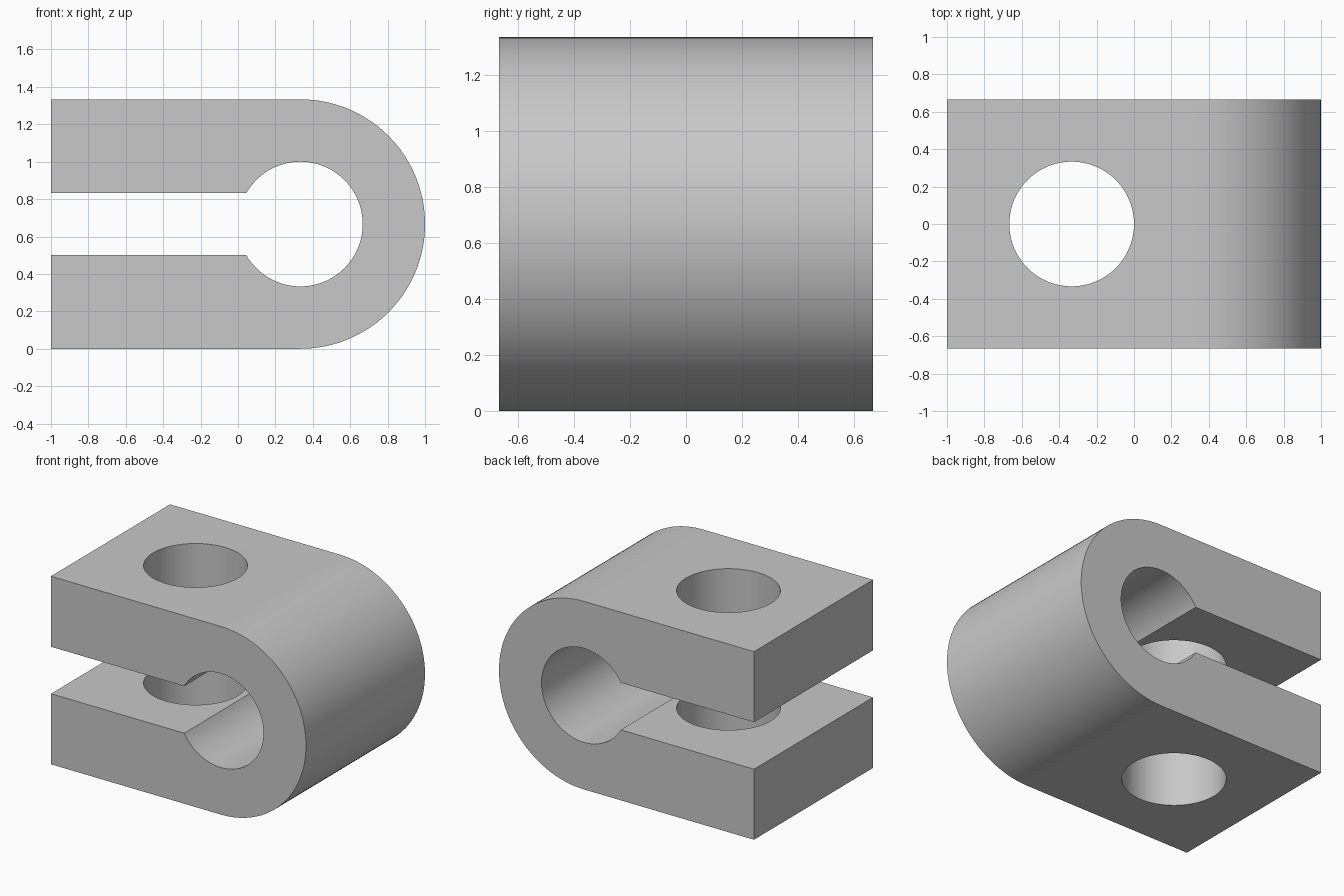
import bpy
import bmesh
from math import asin, cos, sin, pi, radians

cube = bpy.data.objects.get("Cube")
if cube:
    bpy.data.objects.remove(cube, do_unlink=True)

# Main dimensions
R = 2 / 3           # outer bend radius, also half the depth and half the height
BORE = R / 2        # radius of the bore and of the bolt holes
GAP = R / 4         # half the slot height
BEND_X = R / 2      # centre of the bend
HOLE_X = -R / 2     # centre of the bolt holes

grey = bpy.data.materials.new("plain grey")
grey.use_nodes = True
grey.diffuse_color = (0.58, 0.58, 0.58, 1)
grey.node_tree.nodes["Principled BSDF"].inputs["Base Color"].default_value = grey.diffuse_color


def arc(radius, start, end, steps):
    """Points of an arc around the bend centre, in x and z."""
    angles = [start + (end - start) * i / steps for i in range(steps + 1)]
    return [(BEND_X + radius * cos(a), R + radius * sin(a)) for a in angles]


# Clamp body: U-shaped profile with a keyhole slot, extruded along y
mouth = pi - asin(GAP / BORE)
profile = [(-1, 0)] + arc(R, -pi / 2, pi / 2, 64) + [(-1, 2 * R), (-1, R + GAP)]
profile += arc(BORE, mouth, -mouth, 96) + [(-1, R - GAP)]

bm = bmesh.new()
face = bm.faces.new([bm.verts.new((x, -R, z)) for x, z in profile])
sides = bmesh.ops.extrude_face_region(bm, geom=[face])["geom"]
moved = [v for v in sides if isinstance(v, bmesh.types.BMVert)]
bmesh.ops.translate(bm, verts=moved, vec=(0, 2 * R, 0))
bmesh.ops.recalc_face_normals(bm, faces=bm.faces)
mesh = bpy.data.meshes.new("clamp_body")
bm.to_mesh(mesh)
bm.free()
mesh.materials.append(grey)
body = bpy.data.objects.new("clamp_body", mesh)
bpy.context.collection.objects.link(body)

# Bolt holes: one vertical cutter through both jaws
bpy.ops.mesh.primitive_cylinder_add(vertices=96, radius=BORE, depth=3 * R, location=(HOLE_X, 0, R))
cutter = bpy.context.object
cutter.name = "bolt_hole_cutter"
cutter.data.materials.append(grey)

bpy.ops.object.select_all(action="DESELECT")
body.select_set(True)
bpy.context.view_layer.objects.active = body
cut = body.modifiers.new("bolt_holes", "BOOLEAN")
cut.operation = "DIFFERENCE"
cut.solver = "EXACT"
cut.object = cutter
bpy.ops.object.modifier_apply(modifier=cut.name)
bpy.data.objects.remove(cutter, do_unlink=True)

# Smooth curves, sharp rims
bpy.ops.object.shade_smooth_by_angle(angle=radians(30))
